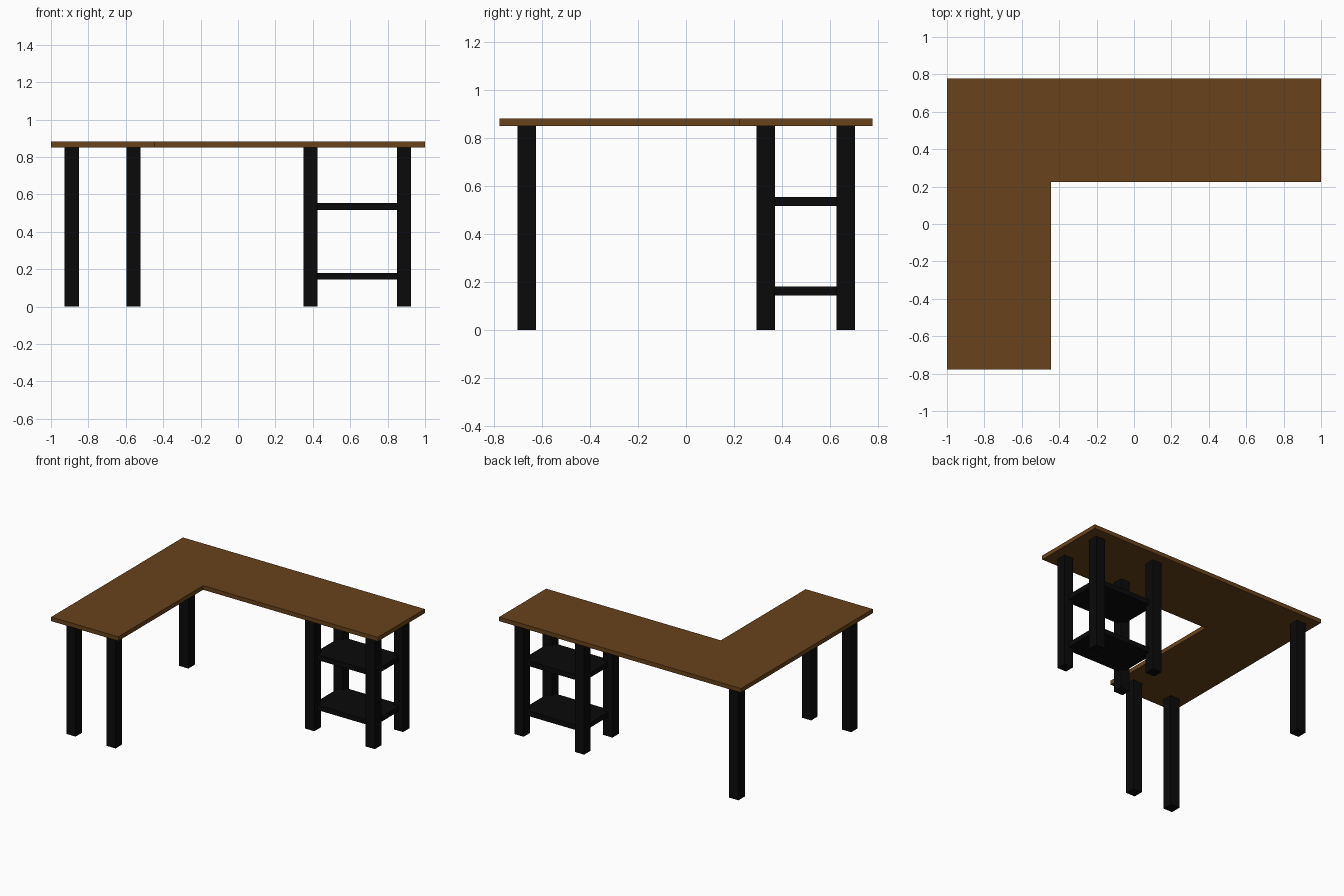
import bpy, bmesh

if "Cube" in bpy.data.objects:
    bpy.data.objects.remove(bpy.data.objects["Cube"])

def material(name, color):
    m = bpy.data.materials.new(name)
    m.diffuse_color = color
    m.use_nodes = True
    m.node_tree.nodes["Principled BSDF"].inputs["Base Color"].default_value = m.diffuse_color
    return m

wood = material("brown_wood", (0.14, 0.055, 0.011, 1))
black = material("black_metal", (0.003, 0.003, 0.003, 1))

def prism(name, outline, z0, z1, mat):
    """Extrude a flat outline from z0 up to z1."""
    bm = bmesh.new()
    face = bm.faces.new([bm.verts.new((x, y, z0)) for x, y in outline])
    ext = bmesh.ops.extrude_face_region(bm, geom=[face], use_keep_orig=True)
    verts = [v for v in ext["geom"] if isinstance(v, bmesh.types.BMVert)]
    bmesh.ops.translate(bm, verts=verts, vec=(0, 0, z1 - z0))
    bmesh.ops.recalc_face_normals(bm, faces=bm.faces)
    mesh = bpy.data.meshes.new(name)
    bm.to_mesh(mesh)
    bm.free()
    mesh.materials.append(mat)
    ob = bpy.data.objects.new(name, mesh)
    bpy.context.collection.objects.link(ob)
    return ob

def rect(x0, x1, y0, y1):
    return [(x0, y0), (x1, y0), (x1, y1), (x0, y1)]

# L-shaped desk top
TOP_Z = 0.852
prism("desk_top", [(-1, -0.778), (-0.445, -0.778), (-0.445, 0.224),
                   (1, 0.224), (1, 0.778), (-1, 0.778)], TOP_Z, 0.883, wood)

# Square legs: two at the front wing, one in the corner, four around the shelves
H = 0.038
legs = {
    "front_leg_outer": (-0.889, -0.665), "front_leg_inner": (-0.558, -0.665),
    "corner_leg": (-0.889, 0.667),
    "shelf_leg_front_left": (0.387, 0.333), "shelf_leg_front_right": (0.887, 0.333),
    "shelf_leg_back_left": (0.387, 0.667), "shelf_leg_back_right": (0.887, 0.667),
}
for name, (x, y) in legs.items():
    prism(name, rect(x - H, x + H, y - H, y + H), 0, TOP_Z, black)

# Two shelves joining the four right-hand legs
for name, z in (("lower_shelf", 0.144), ("upper_shelf", 0.518)):
    prism(name, rect(0.387, 0.887, 0.333, 0.667), z, z + 0.037, black)
